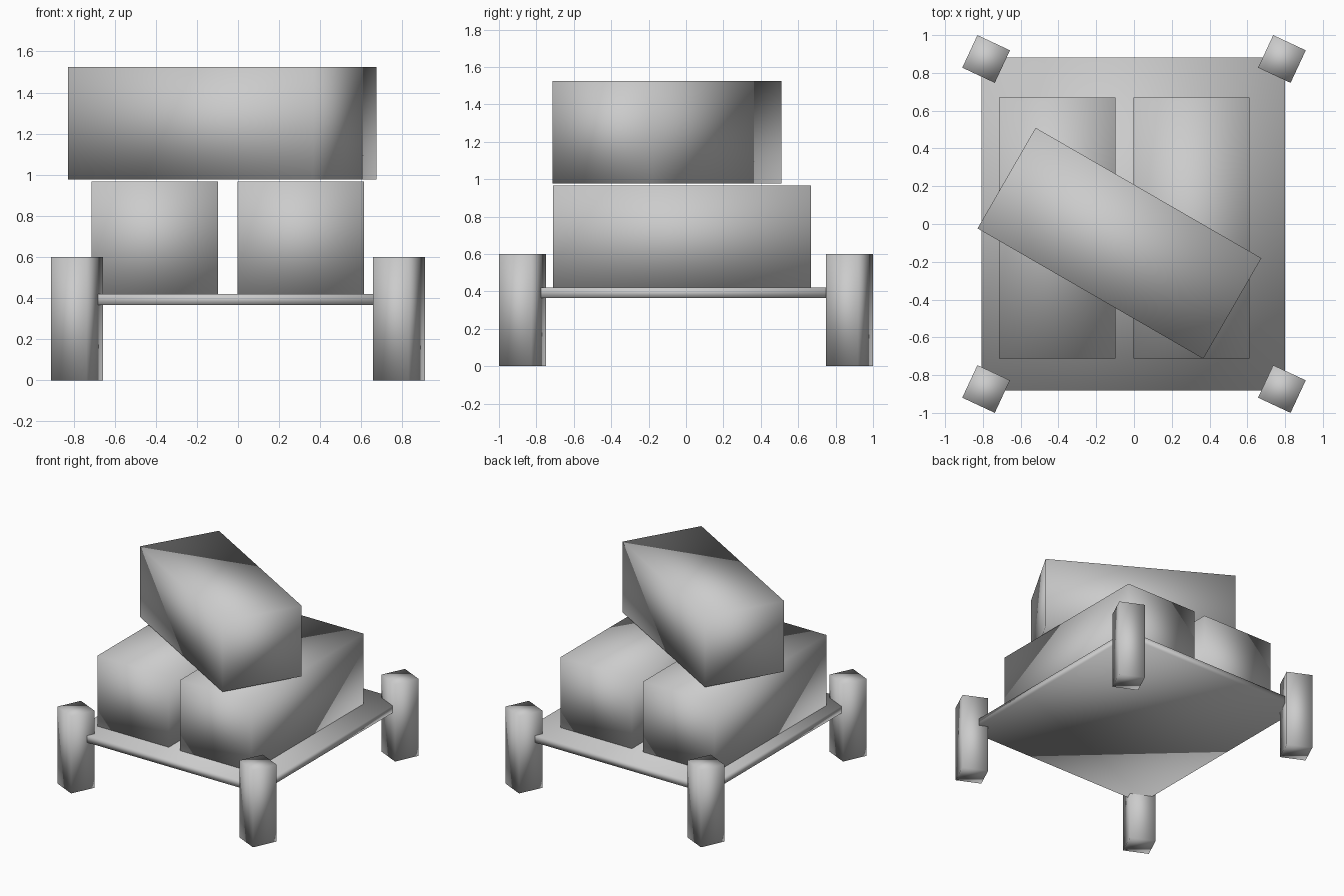
import bpy
from math import radians

if "Cube" in bpy.data.objects:
    bpy.data.objects.remove(bpy.data.objects["Cube"])


def box(name, center, size, turn=0):
    """Box with smooth-shaded shared normals, turned about z in degrees."""
    bpy.ops.mesh.primitive_cube_add(size=1, location=center)
    ob = bpy.context.object
    ob.name = name
    ob.scale = size
    bpy.ops.object.transform_apply(location=False, rotation=False, scale=True)
    ob.rotation_euler.z = radians(turn)
    bpy.ops.object.shade_smooth()
    return ob


# Thin platform
box("platform", (-0.004, 0, 0.393), (1.606, 1.762, 0.054))

# Twisted square corner posts
for side, x in (("left", -0.783), ("right", 0.783)):
    for end, y in (("front", -0.8735), ("back", 0.8735)):
        box(f"{end}_{side}_post", (x, y, 0.3), (0.19, 0.19, 0.6), -25)

# Two lower crates side by side, one turned crate resting on top
crate = (0.615, 1.38, 0.549)
box("left_crate", (-0.406, -0.021, 0.693), crate)
box("right_crate", (0.305, -0.021, 0.693), crate)
box("top_crate", (-0.077, -0.102, 1.251), crate, 60)
